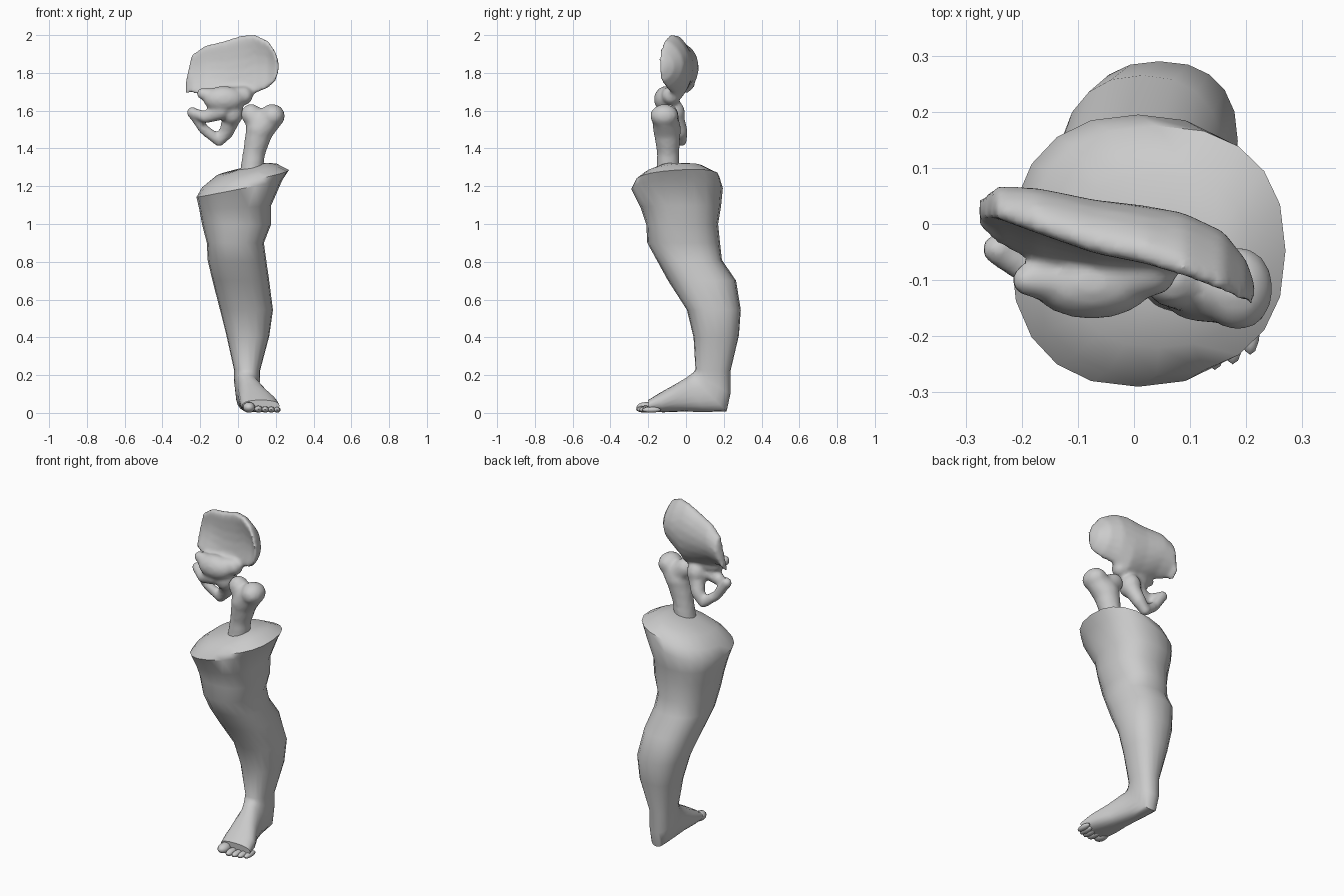
import bpy, bmesh, math
from mathutils import Vector, Matrix

if "Cube" in bpy.data.objects:
    bpy.data.objects.remove(bpy.data.objects["Cube"])


def spow(v, p):
    return math.copysign(abs(v) ** p, v)


def loft(bm, rings):
    """Skin a list of equal-sized closed rings and cap both ends."""
    vs = [[bm.verts.new(p) for p in r] for r in rings]
    n = len(vs[0])
    faces = []
    for a, b in zip(vs, vs[1:]):
        for i in range(n):
            j = (i + 1) % n
            faces.append(bm.faces.new((a[i], a[j], b[j], b[i])))
    faces += [bm.faces.new(vs[0][::-1]), bm.faces.new(vs[-1])]
    bmesh.ops.recalc_face_normals(bm, faces=faces)


def ball(bm, c, r, seg=16):
    m = Matrix.Translation(c) @ Matrix.Diagonal((*r, 1))
    bmesh.ops.create_uvsphere(bm, u_segments=seg, v_segments=seg // 2 + 2, radius=1, matrix=m)


def limb(bm, pts):
    """Chain of overlapping balls: (x, y, z, radius) control points."""
    for a, b in zip(pts, pts[1:]):
        for k in range(9):
            p = Vector(a).lerp(Vector(b), k / 8)
            ball(bm, p[:3], (p[3],) * 3, 12)


def finish(bm, name, voxel=0):
    me = bpy.data.meshes.new(name)
    bm.to_mesh(me)
    bm.free()
    ob = bpy.data.objects.new(name, me)
    bpy.context.collection.objects.link(ob)
    bpy.ops.object.select_all(action='DESELECT')
    ob.select_set(True)
    bpy.context.view_layer.objects.active = ob
    bpy.ops.object.shade_smooth_by_angle(angle=math.radians(45))
    if voxel:
        m = ob.modifiers.new("fuse", 'REMESH')
        m.mode = 'VOXEL'
        m.voxel_size = voxel
        m.use_smooth_shade = True
        s = ob.modifiers.new("soften", 'SMOOTH')
        s.factor, s.iterations = 0.5, 5
    return ob


# Leg and foot: each ring = front (y, z), back (y, z), left x, right x
LEG = [
    (-.13, 1.31, -.02, 1.315, .04, .15),
    (-.22, 1.265, .09, 1.30, -.12, .21),
    (-.27, 1.225, .175, 1.255, -.19, .27),
    (-.29, 1.185, .195, 1.19, -.22, .235),
    (-.24, 1.085, .185, 1.09, -.205, .175),
    (-.21, .995, .17, 1.0, -.19, .175),
    (-.205, .9, .18, .9, -.165, .137),
    (-.15, .8, .19, .81, -.16, .15),
    (-.095, .7, .265, .7, -.135, .165),
    (.005, .545, .29, .545, -.095, .185),
    (.04, .4, .28, .41, -.06, .165),
    (.05, .23, .235, .22, -.02, .117),
    (.04, .215, .235, .1, -.02, .115),
    (.02, .2, .215, .008, -.012, .115),
    (0, .185, .1, .005, -.003, .13),
    (-.06, .15, -.02, .007, .003, .16),
    (-.14, .105, -.12, .003, .01, .205),
    (-.2, .068, -.195, .008, .022, .22),
]
rings = []
for yf, zf, yb, zb, xl, xr in LEG:
    ring = []
    tilt = .2 * min(1, max(0, (zf - 1.06) / .1))   # the cut rim slopes sideways
    for i in range(20):
        t = 2 * math.pi * i / 20
        c, s = spow(math.cos(t), .85), spow(math.sin(t), .85)
        dx = s * (xr - xl) / 2
        ring.append(((xl + xr) / 2 + dx,
                     (yf + yb) / 2 + c * (yf - yb) / 2,
                     (zf + zb) / 2 + c * (zf - zb) / 2 + tilt * dx))
    rings.append(ring)
bm = bmesh.new()
loft(bm, rings)
finish(bm, "leg_and_foot")

# Toes
for k, (x, y, r) in enumerate([(.058, -.212, .033), (.108, -.215, .022), (.144, -.21, .02),
                               (.176, -.2, .019), (.207, -.183, .018)]):
    bm = bmesh.new()
    ball(bm, (x, y, r * .85 + .001), (r, .05, r * .85), 12)
    finish(bm, f"toe_{k + 1}")

# Thigh bone: shaft, neck, head and outer knob fused together
bm = bmesh.new()
limb(bm, [(.068, -.095, 1.25, .064), (.085, -.095, 1.38, .06), (.115, -.1, 1.5, .074)])
limb(bm, [(.115, -.1, 1.5, .076), (.18, -.115, 1.57, .066)])
limb(bm, [(.12, -.1, 1.53, .066), (.07, -.095, 1.58, .056)])
ball(bm, (.185, -.115, 1.572), (.064, .076, .062))
finish(bm, "thigh_bone", .012)

# Hip bone blade: x, top (y, z), bottom (y, z), half thickness
BLADE = [
    (-.275, .02, 1.76, .0, 1.69, .02),
    (-.245, .02, 1.895, -.03, 1.695, .03),
    (-.175, .0, 1.945, -.06, 1.68, .042),
    (-.07, -.035, 1.97, -.075, 1.65, .048),
    (.02, -.055, 2.0, -.075, 1.63, .048),
    (.09, -.08, 2.003, -.07, 1.69, .045),
    (.16, -.11, 1.97, -.1, 1.72, .042),
    (.2, -.13, 1.91, -.125, 1.76, .034),
    (.215, -.135, 1.86, -.135, 1.81, .02),
]
rings = []
for x, yt, zt, yb, zb, w in BLADE:
    ring = []
    for i in range(20):
        t = 2 * math.pi * i / 20
        c, s = math.cos(t), spow(math.sin(t), .8)
        bow = .05 * (1 - c * c) * min(1, (zt - zb) / .25)
        ring.append((x, (yt + yb) / 2 + c * (yt - yb) / 2 + w * s + bow,
                     (zt + zb) / 2 + c * (zt - zb) / 2))
    rings.append(ring)
bm = bmesh.new()
loft(bm, rings)
# Body below the blade, then the lower ring around its opening
ball(bm, (-.075, -.105, 1.66), (.11, .065, .07))
ball(bm, (-.03, -.07, 1.59), (.06, .065, .07))
limb(bm, [(-.19, -.1, 1.69, .03), (-.07, -.1, 1.66, .06), (.03, -.08, 1.68, .05)])
limb(bm, [(-.09, -.1, 1.6, .05), (-.17, -.09, 1.565, .032), (-.245, -.045, 1.59, .028)])
limb(bm, [(-.03, -.06, 1.57, .05), (-.06, -.03, 1.49, .04), (-.1, -.025, 1.44, .03)])
limb(bm, [(-.1, -.025, 1.44, .03), (-.18, -.04, 1.5, .028), (-.24, -.045, 1.59, .03)])
finish(bm, "hip_bone", .011)
